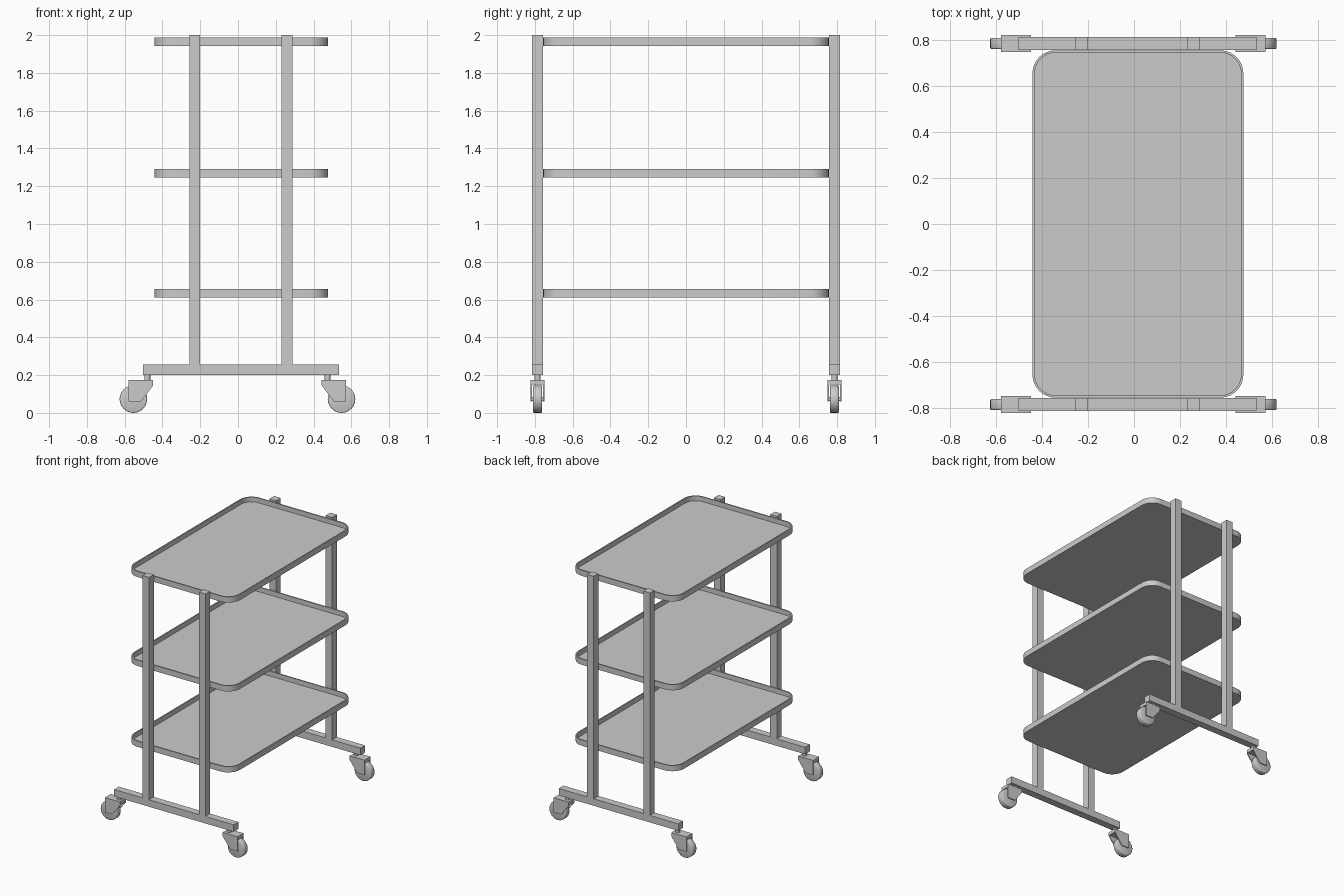
import bpy, bmesh, math
from mathutils import Matrix, Vector

cube = bpy.data.objects.get("Cube")
if cube:
    bpy.data.objects.remove(cube, do_unlink=True)

GREY = (0.6, 0.6, 0.6, 1.0)
metal = bpy.data.materials.new("grey metal")
metal.use_nodes = True
metal.diffuse_color = GREY
metal.node_tree.nodes["Principled BSDF"].inputs["Base Color"].default_value = GREY

FRAME_X = 0.015    # centre of the frame and trays
CASTER_X = -0.003  # centre between the casters
RAIL_Y = 0.786     # distance of each end frame from the middle


def finish(name, bm, smooth=None):
    bmesh.ops.recalc_face_normals(bm, faces=bm.faces[:])
    mesh = bpy.data.meshes.new(name)
    bm.to_mesh(mesh)
    bm.free()
    mesh.materials.append(metal)
    if smooth:
        mesh.shade_smooth()
        mesh.set_sharp_from_angle(angle=math.radians(smooth))
    obj = bpy.data.objects.new(name, mesh)
    bpy.context.collection.objects.link(obj)
    return obj


def box(name, centre, size):
    bm = bmesh.new()
    bmesh.ops.create_cube(bm, size=1, matrix=Matrix.Translation(centre) @ Matrix.Diagonal((*size, 1)))
    return finish(name, bm)


def cylinder(name, centre, radius, depth, along_y=False, sides=24, smooth=40, bevel=0):
    turn = Matrix.Rotation(math.pi / 2, 4, "X") if along_y else Matrix()
    bm = bmesh.new()
    bmesh.ops.create_cone(bm, cap_ends=True, segments=sides, radius1=radius, radius2=radius,
                          depth=depth, matrix=Matrix.Translation(centre) @ turn)
    if bevel:
        rims = [e for e in bm.edges if any(len(f.verts) > 4 for f in e.link_faces)]
        bmesh.ops.bevel(bm, geom=rims, offset=bevel, segments=2, profile=0.5, affect="EDGES")
    return finish(name, bm, smooth)


def tray(name, bottom):
    """Shallow tray with rounded corners and a raised rim."""
    half_x, half_y, radius, wall, height = 0.459, 0.756, 0.1, 0.01, 0.045
    bm = bmesh.new()

    def ring(inset, z):
        r = radius - inset
        verts = []
        for corner, (sx, sy) in enumerate([(1, 1), (-1, 1), (-1, -1), (1, -1)]):
            for step in range(9):
                a = math.pi / 2 * (corner + step / 8)
                verts.append(bm.verts.new((FRAME_X + 0.002 + sx * (half_x - radius) + r * math.cos(a),
                                           sy * (half_y - radius) + r * math.sin(a), z)))
        return verts

    rings = [ring(0, bottom), ring(0, bottom + height),
             ring(wall, bottom + height), ring(wall, bottom + 0.008)]
    for low, high in zip(rings, rings[1:]):
        for i in range(len(low)):
            j = (i + 1) % len(low)
            bm.faces.new((low[i], low[j], high[j], high[i]))
    bm.faces.new(rings[0])
    bm.faces.new(rings[-1])
    finish(name, bm, 40)


def fork_plate(name, x, y, side):
    """Tapered side cheek of a caster fork."""
    outline = [(0.025, 0.175), (-0.105, 0.175), (-0.105, 0.06), (-0.04, 0.06), (0.025, 0.145)]
    thick = 0.007
    bm = bmesh.new()
    face = bm.faces.new([bm.verts.new((x - side * px, y - thick / 2, z)) for px, z in outline])
    out = bmesh.ops.extrude_face_region(bm, geom=[face])
    moved = [v for v in out["geom"] if isinstance(v, bmesh.types.BMVert)]
    bmesh.ops.translate(bm, verts=moved, vec=Vector((0, thick, 0)))
    finish(name, bm)


def caster(label, side, y):
    x = CASTER_X + side * 0.471
    wheel_x = CASTER_X + side * 0.551
    cylinder(label + " caster stem", (x + side * 0.006, y, 0.185), 0.016, 0.04, sides=16)
    box(label + " fork top", (x + side * 0.04, y, 0.162), (0.13, 0.074, 0.026))
    for edge in (-1, 1):
        fork_plate(label + " fork cheek", x, y + edge * 0.0335, side)
    cylinder(label + " axle", (wheel_x, y, 0.073), 0.01, 0.066, along_y=True, sides=12)
    cylinder(label + " wheel", (wheel_x, y, 0.073), 0.073, 0.048, along_y=True,
             smooth=180, bevel=0.006)


# Shelves
for name, z in (("lower tray", 0.61), ("middle tray", 1.245), ("upper tray", 1.942)):
    tray(name, z)

# End frames with casters
for end, y in (("front", -RAIL_Y), ("back", RAIL_Y)):
    box(end + " base rail", (FRAME_X, y, 0.228), (1.037, 0.058, 0.055))
    for hand, side in (("right", -1), ("left", 1)):
        label = end + " " + hand
        box(label + " post", (FRAME_X + side * 0.244, y, 1.1275), (0.057, 0.058, 1.745))
        caster(label, side, y)
